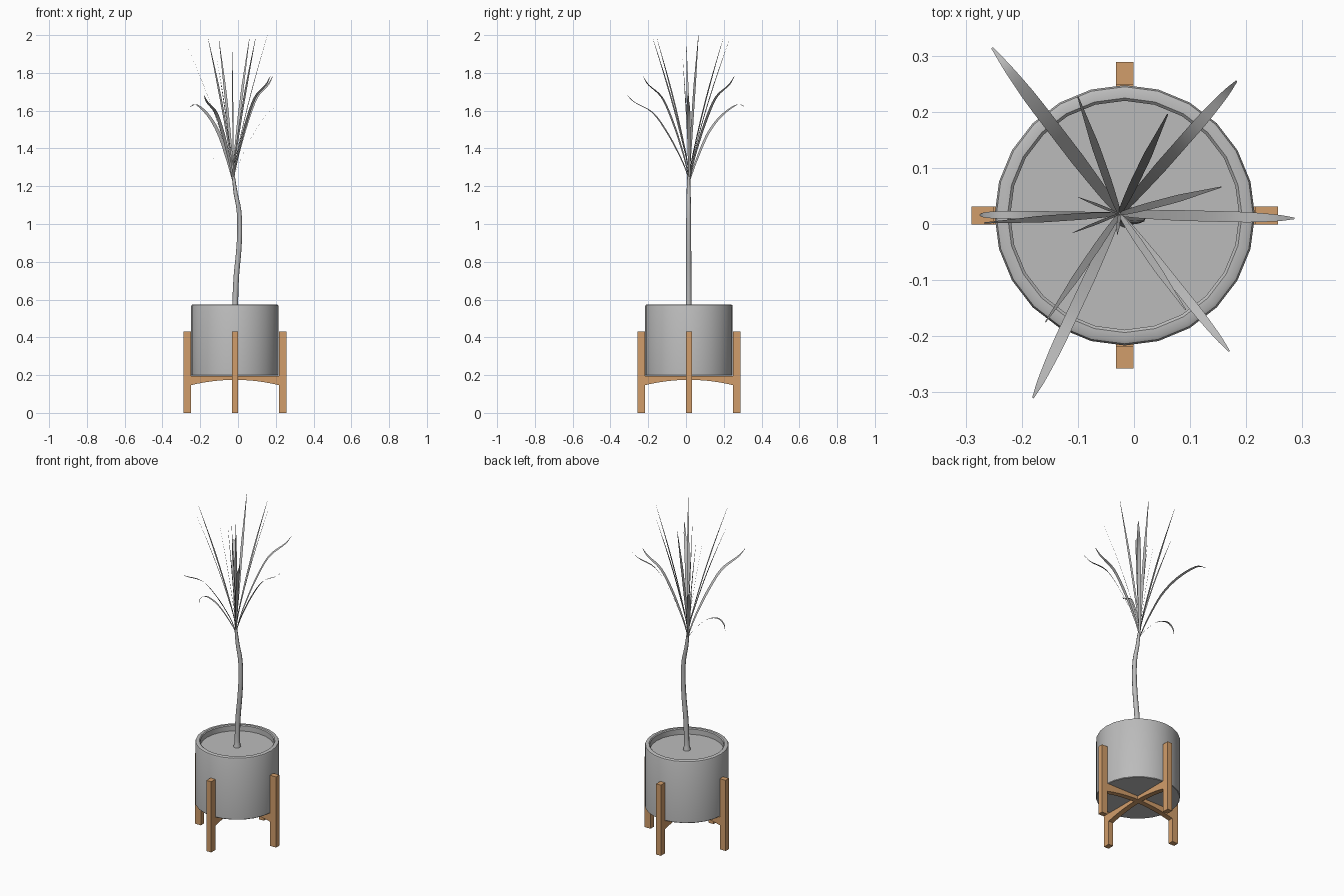
import bpy, bmesh, math
from mathutils import Vector

if "Cube" in bpy.data.objects:
    bpy.data.objects.remove(bpy.data.objects["Cube"])

CX, CY = -0.0165, 0.0155


def material(name, rgb):
    m = bpy.data.materials.new(name)
    m.use_nodes = True
    m.diffuse_color = (*rgb, 1)
    bsdf = m.node_tree.nodes["Principled BSDF"]
    bsdf.inputs["Base Color"].default_value = (*rgb, 1)
    bsdf.inputs["Roughness"].default_value = 0.7
    return m


GREY = material("plain grey", (0.5, 0.5, 0.5))
WOOD = material("warm wood", (0.64, 0.34, 0.145))


def finish(name, bm, mat, smooth=False, recalc=True):
    if recalc:
        bmesh.ops.recalc_face_normals(bm, faces=bm.faces)
    mesh = bpy.data.meshes.new(name)
    bm.to_mesh(mesh)
    bm.free()
    mesh.materials.append(mat)
    ob = bpy.data.objects.new(name, mesh)
    bpy.context.collection.objects.link(ob)
    if smooth:
        bpy.ops.object.select_all(action='DESELECT')
        ob.select_set(True)
        bpy.context.view_layer.objects.active = ob
        bpy.ops.object.shade_smooth_by_angle(angle=math.radians(35))
    return ob


def lathe(name, profile, mat, steps=24):
    bm = bmesh.new()
    verts = [bm.verts.new((r, 0, z)) for r, z in profile]
    edges = [bm.edges.new(pair) for pair in zip(verts, verts[1:])]
    bmesh.ops.spin(bm, geom=verts + edges, cent=(0, 0, 0), axis=(0, 0, 1),
                   angle=math.tau, steps=steps)
    bmesh.ops.remove_doubles(bm, verts=bm.verts, dist=0.0005)
    ob = finish(name, bm, mat, True)
    ob.location = (CX, CY, 0)
    return ob


def prism(name, outline, width, mat, angle):
    """Extrude an outline in the XZ plane along Y, then turn it about the pot axis."""
    bm = bmesh.new()
    face = bm.faces.new([bm.verts.new((x, -width / 2, z)) for x, z in outline])
    out = bmesh.ops.extrude_face_region(bm, geom=[face])
    moved = [v for v in out["geom"] if isinstance(v, bmesh.types.BMVert)]
    bmesh.ops.translate(bm, verts=moved, vec=(0, width, 0))
    ob = finish(name, bm, mat)
    ob.location = (CX, CY, 0)
    ob.rotation_euler.z = angle
    return ob


# Pot and soil
lathe("pot", [(0, 0.197), (0.229, 0.197), (0.232, 0.2), (0.232, 0.564), (0.229, 0.571),
              (0.223, 0.574), (0.209, 0.574), (0.204, 0.569), (0.204, 0.525), (0, 0.525)], GREY)
lathe("soil", [(0.204, 0.537), (0, 0.537)], GREY)

# Stand: four legs and two arched cross bars
for i, side in enumerate(("left", "back", "right", "front")):
    prism(side + "_leg", [(0.233, 0), (0.273, 0), (0.273, 0.43), (0.233, 0.43)],
          0.032, WOOD, i * math.pi / 2)
R = 0.236
arch = [(R * t / 6, 0.175 - 0.029 * (t / 6) ** 2) for t in range(-6, 7)]
for i, name in enumerate(("cross_bar_wide", "cross_bar_deep")):
    prism(name, arch + [(R, 0.196), (-R, 0.196)], 0.032, WOOD, i * math.pi / 2)

# Trunk: gently bent tapering stem
stem = [(-0.016, 0.53, 1.5), (-0.015, 0.57, 1.05), (-0.009, 0.72, 1), (0.004, 0.86, 0.95),
        (0.009, 0.98, 0.9), (0.004, 1.08, 0.85), (-0.012, 1.16, 0.75), (-0.024, 1.25, 0.55)]
curve = bpy.data.curves.new("trunk", 'CURVE')
curve.dimensions = '3D'
curve.bevel_depth = 0.0145
curve.bevel_resolution = 2
curve.resolution_u = 4
curve.use_fill_caps = True
spline = curve.splines.new('BEZIER')
spline.bezier_points.add(len(stem) - 1)
for p, (x, z, r) in zip(spline.bezier_points, stem):
    p.co = (x, 0.014, z)
    p.radius = r
    p.handle_left_type = p.handle_right_type = 'AUTO'
curve.materials.append(GREY)
bpy.context.collection.objects.link(bpy.data.objects.new("trunk", curve))

# Leaves: side profiles as (outward share, height share)
STEEP = [(0, 0), (0.05, 0.12), (0.18, 0.27), (0.42, 0.51), (0.68, 0.74), (1, 1)]
KICK = [(0, 0), (0.05, 0.12), (0.15, 0.29), (0.35, 0.56), (0.59, 0.8), (0.88, 0.92), (1, 1)]
NOD = [(0, 0), (0.05, 0.12), (0.14, 0.31), (0.33, 0.64), (0.57, 0.88), (0.85, 1.03), (1, 1)]
DROOP = [(0, 0), (0.13, 0.45), (0.4, 1.15), (0.62, 1.5), (0.83, 1.6), (0.97, 1.35), (1, 1)]
ROOT = Vector((-0.026, 0.018, 1.225))


def smooth_path(points, steps=4):
    """Catmull-Rom samples through the points."""
    p = [Vector(q) for q in points]
    p = [2 * p[0] - p[1]] + p + [2 * p[-1] - p[-2]]
    path = []
    for a, b, c, d in zip(p, p[1:], p[2:], p[3:]):
        for k in range(steps):
            t = k / steps
            path.append(0.5 * (2 * b + (c - a) * t + (2 * a - 5 * b + 4 * c - d) * t * t
                               + (3 * b - a - 3 * c + d) * t ** 3))
    return path + [p[-2]]


def leaf(name, tip, width, profile):
    reach = Vector(tip) - ROOT
    across = Vector((-reach.y, reach.x, 0)).normalized()
    path = smooth_path(profile)
    bm = bmesh.new()
    rows = []
    for i, q in enumerate(path):
        t = i / (len(path) - 1)
        mid = ROOT + Vector((reach.x * q.x, reach.y * q.x, reach.z * q.y))
        half = width / 2 * min(1, 0.35 + 1.3 * t) * min(1, 0.15 + 3.2 * (1 - t))
        rows.append([bm.verts.new(mid + across * s * half) for s in (1, -1)])
    for a, b in zip(rows, rows[1:]):
        bm.faces.new((a[0], a[1], b[1], b[0]))
    finish(name, bm, GREY, True, recalc=False)


leaves = [
    ((-0.253, 0.314, 1.62), 0.024, NOD),
    ((0.183, 0.255, 1.78), 0.021, KICK),
    ((0.17, -0.227, 1.78), 0.017, KICK),
    ((-0.18, -0.31, 1.68), 0.021, KICK),
    ((0.286, 0.01, 1.68), 0.019, KICK),
    ((-0.275, 0.016, 1.33), 0.013, DROOP),
    ((-0.267, 0.002, 1.94), 0.012, STEEP),
    ((-0.1, 0.227, 1.97), 0.014, STEEP),
    ((0.06, 0.196, 1.98), 0.015, STEEP),
    ((0.156, 0.066, 2.0), 0.013, STEEP),
    ((0.092, -0.153, 1.98), 0.013, STEEP),
    ((-0.158, -0.175, 1.98), 0.013, STEEP),
    ((-0.1, 0.048, 1.82), 0.005, STEEP),
    ((-0.11, -0.016, 1.86), 0.005, STEEP),
    ((-0.03, -0.02, 1.91), 0.006, STEEP),
]
for n, (tip, width, profile) in enumerate(leaves, 1):
    leaf("leaf_%d" % n, tip, width, profile)
